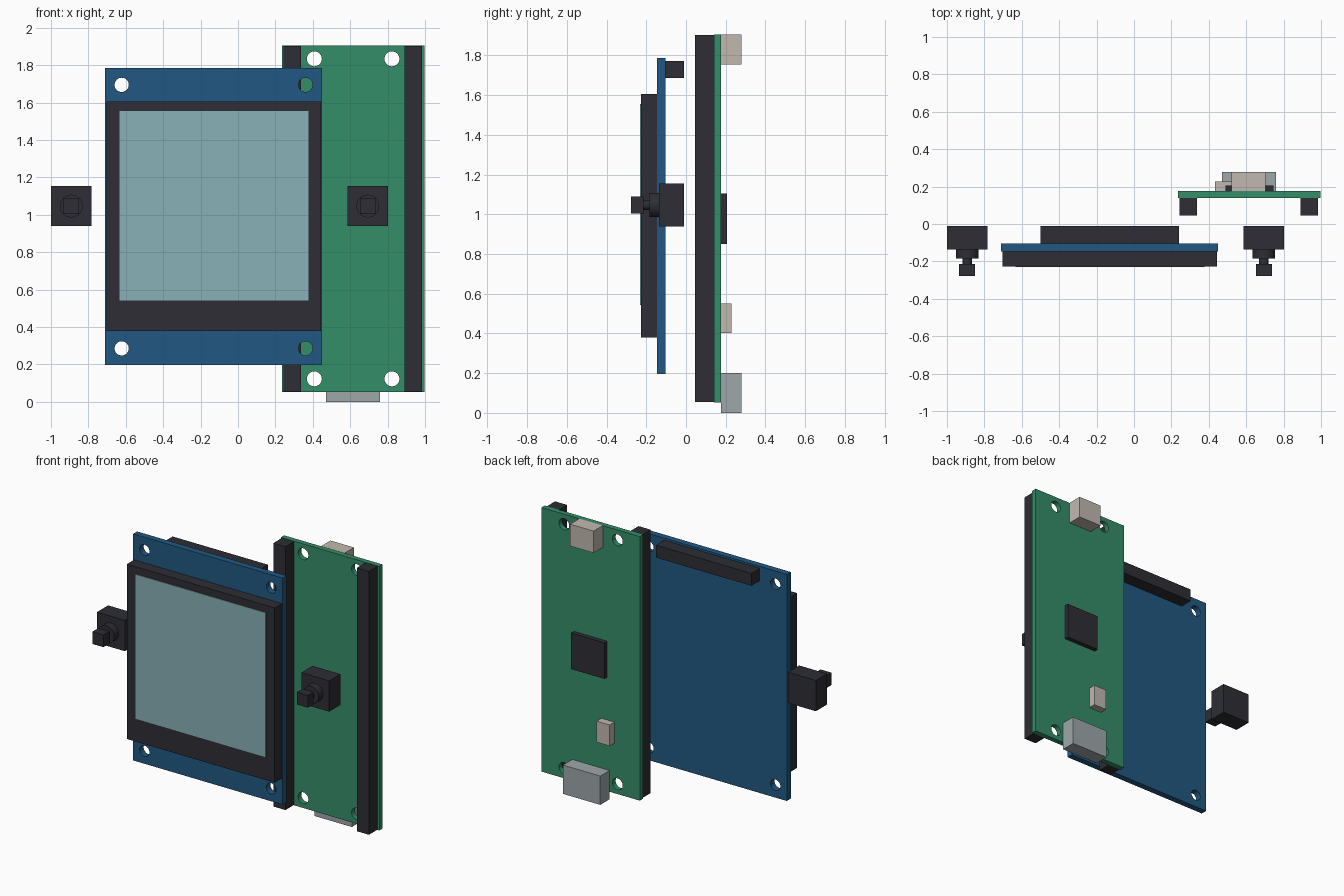
import bpy
import bmesh
from math import pi, radians

cube = bpy.data.objects.get("Cube")
if cube:
    bpy.data.objects.remove(cube, do_unlink=True)


def material(name, rgb):
    """Flat material from an 8-bit display colour, converted to linear."""
    lin = [((c / 255 + 0.055) / 1.055) ** 2.4 for c in rgb]
    mat = bpy.data.materials.new(name)
    mat.use_nodes = True
    mat.diffuse_color = (*lin, 1)
    bsdf = mat.node_tree.nodes["Principled BSDF"]
    bsdf.inputs["Base Color"].default_value = (*lin, 1)
    bsdf.inputs["Roughness"].default_value = 0.7
    return mat


BLUE = material("blue board", (33, 88, 130))
GREEN = material("green board", (53, 141, 105))
BLACK = material("black plastic", (45, 45, 53))
GLASS = material("pale screen", (136, 177, 183))
STEEL = material("grey metal", (158, 167, 169))
BEIGE = material("beige metal", (193, 185, 175))


def add_mesh(name, bm, mat):
    mesh = bpy.data.meshes.new(name)
    bm.to_mesh(mesh)
    bm.free()
    obj = bpy.data.objects.new(name, mesh)
    bpy.context.collection.objects.link(obj)
    if mat:
        mesh.materials.append(mat)
    return obj


def box(name, xs, ys, zs, mat):
    """Box spanning the given (low, high) range on each axis."""
    bm = bmesh.new()
    bmesh.ops.create_cube(bm, size=1)
    for v in bm.verts:
        v.co = [r[0] + (c + 0.5) * (r[1] - r[0]) for c, r in zip(v.co, (xs, ys, zs))]
    return add_mesh(name, bm, mat)


def rod(name, x, z, ys, radius, mat=None):
    """Cylinder along y."""
    bm = bmesh.new()
    bmesh.ops.create_cone(bm, cap_ends=True, segments=32, radius1=radius,
                          radius2=radius, depth=ys[1] - ys[0])
    for v in bm.verts:
        a, b, c = v.co
        v.co = (x + a, (ys[0] + ys[1]) / 2 - c, z + b)
    return add_mesh(name, bm, mat)


def smooth(obj):
    bpy.ops.object.select_all(action="DESELECT")
    obj.select_set(True)
    bpy.context.view_layer.objects.active = obj
    bpy.ops.object.shade_smooth_by_angle(angle=radians(30))


def board(name, xs, ys, zs, mat, hole_xs, hole_zs, radius):
    """Circuit board with a mounting hole near each corner."""
    obj = box(name, xs, ys, zs, mat)
    for x in hole_xs:
        for z in hole_zs:
            cutter = rod("hole_cutter", x, z, (ys[0] - 0.1, ys[1] + 0.1), radius)
            mod = obj.modifiers.new("hole", "BOOLEAN")
            mod.operation = "DIFFERENCE"
            mod.solver = "EXACT"
            mod.object = cutter
            bpy.context.view_layer.objects.active = obj
            bpy.ops.object.modifier_apply(modifier=mod.name)
            bpy.data.objects.remove(cutter, do_unlink=True)
    smooth(obj)
    return obj


# Display module
board("display_board", (-0.71, 0.45), (-0.147, -0.103), (0.197, 1.786), BLUE,
      (-0.622, 0.361), (0.286, 1.695), 0.038)
box("display_bezel", (-0.703, 0.443), (-0.227, -0.147), (0.38, 1.606), BLACK)
box("display_screen", (-0.634, 0.377), (-0.231, -0.226), (0.542, 1.555), GLASS)
box("display_connector", (-0.5, 0.24), (-0.103, -0.011), (1.685, 1.772), BLACK)

# Controller board with its two pin headers
board("controller_board", (0.235, 0.998), (0.14, 0.176), (0.053, 1.905), GREEN,
      (0.408, 0.823), (0.123, 1.834), 0.04)
for side, x in (("right", 0.289), ("left", 0.937)):
    box(side + "_pin_header", (x - 0.047, x + 0.047), (0.046, 0.14), (0.055, 1.902), BLACK)

# Parts on the back of the controller board
box("processor_chip", (0.488, 0.746), (0.176, 0.207), (0.851, 1.104), BLACK)
box("small_button", (0.433, 0.534), (0.176, 0.228), (0.403, 0.551), BEIGE)
box("top_socket", (0.522, 0.704), (0.176, 0.279), (1.753, 1.906), BEIGE)
box("bottom_socket", (0.47, 0.76), (0.176, 0.279), (0, 0.202), STEEL)

# Push switches either side of the display
Z = 1.047
for side, x in (("right", -0.892), ("left", 0.694)):
    def block(part, half, ys):
        return box(f"{side}_switch_{part}", (x - half, x + half), ys,
                   (Z - half, Z + half), BLACK)
    block("body", 0.108, (-0.135, -0.011))
    smooth(rod(side + "_switch_collar", x, Z, (-0.185, -0.135), 0.061, BLACK))
    smooth(rod(side + "_switch_stem", x, Z, (-0.214, -0.185), 0.026, BLACK))
    block("cap", 0.043, (-0.278, -0.214))
